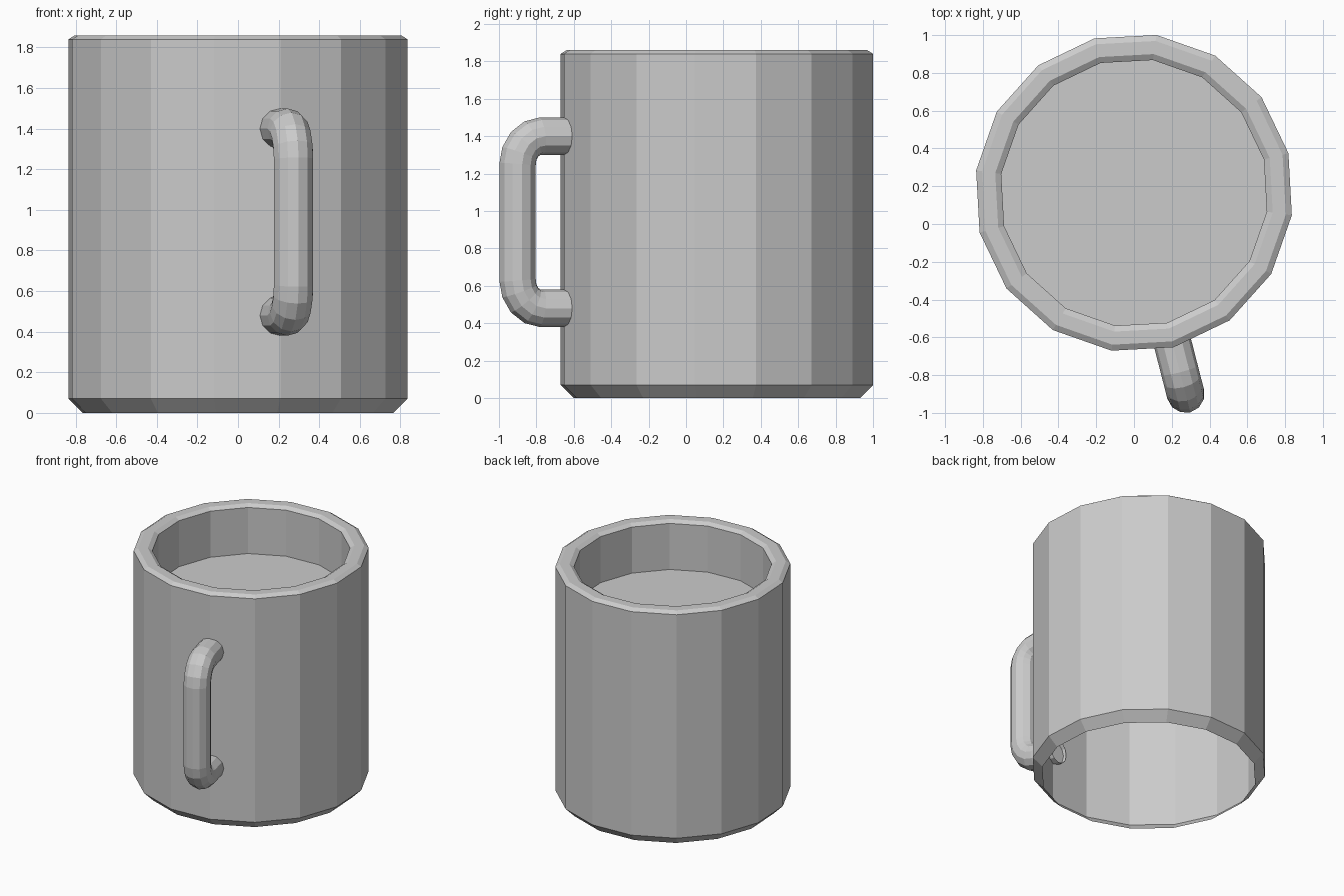
import bpy, bmesh
from math import sin, cos, pi, radians

if "Cube" in bpy.data.objects:
    bpy.data.objects.remove(bpy.data.objects["Cube"])

SIDES = 16
TURN = radians(14.4)
CENTRE = (0, 0.165, 0)


def place(name, data):
    ob = bpy.data.objects.new(name, data)
    bpy.context.collection.objects.link(ob)
    ob.location = CENTRE
    ob.rotation_euler.z = TURN
    return ob


def lathe(name, profile, cap_end=False):
    """Turn a (radius, z) profile into a faceted shell."""
    bm = bmesh.new()
    rings = [[bm.verts.new((r * cos(2 * pi * i / SIDES), r * sin(2 * pi * i / SIDES), z))
              for i in range(SIDES)] for r, z in profile]
    for a, b in zip(rings, rings[1:]):
        for i in range(SIDES):
            j = (i + 1) % SIDES
            bm.faces.new((a[i], a[j], b[j], b[i]))
    if cap_end:
        bm.faces.new(rings[-1])
    me = bpy.data.meshes.new(name)
    bm.to_mesh(me)
    bm.free()
    return place(name, me)


# Mug body: open underneath, chamfered foot and rim, inner wall closed by the drink surface
lathe("mug_body", [(0.774, 0), (0.844, 0.07), (0.844, 1.84), (0.812, 1.86),
                   (0.742, 1.86), (0.71, 1.84), (0.71, 1.475)], cap_end=True)

# Handle: round tube along a C-shaped path
upper = [(0.80, 1.40)] + [(0.97 + 0.13 * sin(t * pi / 8), 1.25 + 0.15 * cos(t * pi / 8))
                          for t in range(5)]
path = upper + [(r, 1.88 - z) for r, z in reversed(upper)]
curve = bpy.data.curves.new("handle", 'CURVE')
curve.dimensions = '3D'
curve.bevel_depth = 0.1
curve.bevel_resolution = 4
spline = curve.splines.new('POLY')
spline.points.add(len(path) - 1)
for point, (r, z) in zip(spline.points, path):
    point.co = (0, -r, z, 1)
spline.use_smooth = False
place("handle", curve)
